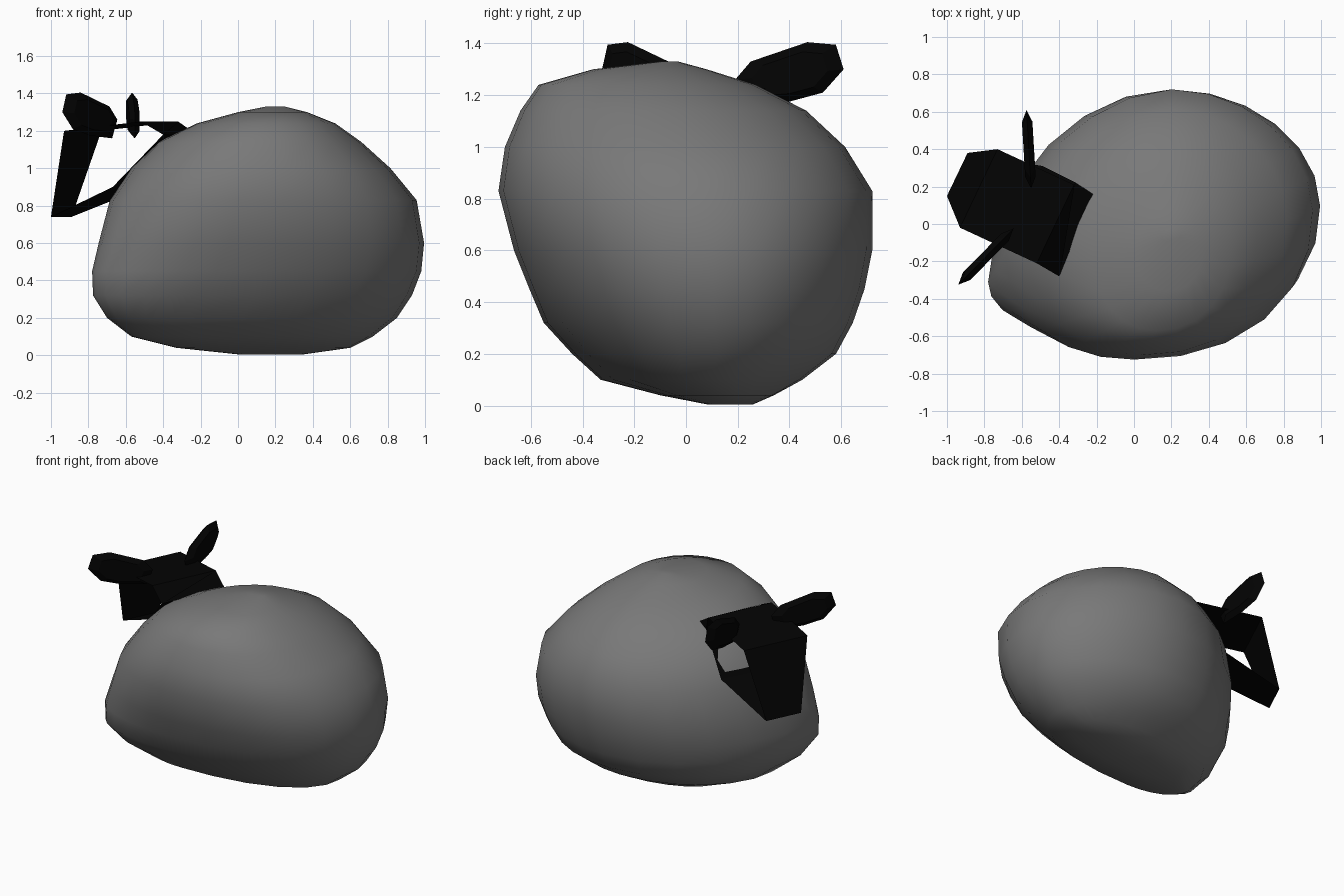
import bpy, bmesh, math
from mathutils import Vector

if "Cube" in bpy.data.objects:
    bpy.data.objects.remove(bpy.data.objects["Cube"])


def material(name, v):
    m = bpy.data.materials.new(name)
    m.diffuse_color = (v, v, v, 1)
    m.use_nodes = True
    m.node_tree.nodes["Principled BSDF"].inputs["Base Color"].default_value = m.diffuse_color
    return m


def finish(name, bm, mat, smooth):
    bmesh.ops.recalc_face_normals(bm, faces=bm.faces)
    mesh = bpy.data.meshes.new(name)
    bm.to_mesh(mesh)
    bm.free()
    for p in mesh.polygons:
        p.use_smooth = smooth
    mesh.materials.append(mat)
    ob = bpy.data.objects.new(name, mesh)
    bpy.context.collection.objects.link(ob)
    return ob


def bridge(bm, a, b):
    n = len(a)
    for i in range(n):
        j = (i + 1) % n
        bm.faces.new((a[i], a[j], b[j], b[i]))


wool = material("wool_grey", 0.19)
dark = material("skin_black", 0.001)

# Woolly body: lopsided slices made of four quarter superellipses
# z, x min, x max, y min, y max, y of left extreme, x of front extreme
SLICES = [
    (0.005, 0.00, 0.35, 0.08, 0.26, 0.17, 0.15),
    (0.04, -0.33, 0.60, -0.10, 0.34, 0.06, 0.00),
    (0.10, -0.57, 0.72, -0.33, 0.45, -0.14, -0.22),
    (0.20, -0.70, 0.85, -0.44, 0.58, -0.27, -0.27),
    (0.32, -0.775, 0.93, -0.55, 0.645, -0.33, -0.22),
    (0.45, -0.78, 0.98, -0.605, 0.69, -0.31, -0.12),
    (0.60, -0.745, 0.995, -0.665, 0.72, -0.25, -0.05),
    (0.83, -0.685, 0.955, -0.725, 0.72, -0.15, 0.00),
    (1.00, -0.57, 0.815, -0.70, 0.615, -0.10, 0.05),
    (1.14, -0.43, 0.66, -0.64, 0.465, -0.12, 0.08),
    (1.24, -0.22, 0.52, -0.57, 0.27, -0.15, 0.12),
    (1.30, 0.00, 0.37, -0.36, 0.08, -0.14, 0.18),
    (1.33, 0.15, 0.25, -0.10, -0.03, -0.07, 0.20),
]
SIDES = 24
bm = bmesh.new()
rings = []
for z, x0, x1, y0, y1, y_left, x_front in SLICES:
    y_right, x_back = 0.45 * y0 + 0.55 * y1, 0.2
    ring = []
    for i in range(SIDES):
        a = math.tau * i / SIDES
        c, s = math.cos(a), math.sin(a)
        if s > 0:
            n = 1.95 if c > 0 else 1.75 if z > 0.7 else 1.9
        else:
            n = 2.2 if c > 0 else 2.15
        k = (abs(c) ** n + abs(s) ** n) ** (-1 / n)
        c, s = c * k, s * k
        cx = x_back if s > 0 else x_front
        cy = y_right if c > 0 else y_left
        x = cx + (c * (x1 - cx) if c > 0 else -c * (x0 - cx))
        y = cy + (s * (y1 - cy) if s > 0 else -s * (y0 - cy))
        ring.append(bm.verts.new((x, y, z)))
    rings.append(ring)
for a, b in zip(rings, rings[1:]):
    bridge(bm, a, b)
bm.faces.new(rings[0])
bm.faces.new(rings[-1])
finish("body", bm, wool, True)

# Head: folded sheet, open at both sides (muzzle, brow, crown, nape, chin)
NEAR = [(-1.0, .15, .74), (-.93, -.02, 1.2), (-.52, -.21, 1.25), (-.40, -.28, 1.18), (-.67, -.02, .90)]
FAR = [(-.89, .38, .74), (-.73, .40, 1.2), (-.32, .21, 1.25), (-.31, .22, 1.17), (-.49, .31, .90)]
bm = bmesh.new()
near = [bm.verts.new(p) for p in NEAR]
far = [bm.verts.new(p) for p in FAR]
bridge(bm, near, far)
# flap of the crown that runs into the body
bm.faces.new((far[2], far[3], bm.verts.new((-.22, .16, 1.18)), near[3]))
finish("head", bm, dark, False)

# Ears: one lens-shaped outline placed in two directions
EAR = [(0, 1.26), (.06, 1.33), (.28, 1.405), (.39, 1.395), (.42, 1.30), (.34, 1.21), (.21, 1.175), (.04, 1.16)]


def ear(name, root, direction):
    d = Vector((*direction, 0)).normalized()
    side = Vector((-d.y, d.x, 0))
    bm = bmesh.new()
    loops = []
    for scale, off in ((0.7, -0.028), (1, 0), (0.7, 0.028)):
        loop = []
        for s, z in EAR:
            s, z = 0.21 + (s - 0.21) * scale, 1.28 + (z - 1.28) * scale
            loop.append(bm.verts.new(Vector((*root, z)) + d * s + side * off))
        loops.append(loop)
    bridge(bm, loops[0], loops[1])
    bridge(bm, loops[1], loops[2])
    bm.faces.new(loops[0])
    bm.faces.new(loops[2])
    finish(name, bm, dark, False)


ear("ear_back", (-0.55, 0.19), (-0.025, 0.42))
ear("ear_front", (-0.645, -0.025), (-0.29, -0.295))
